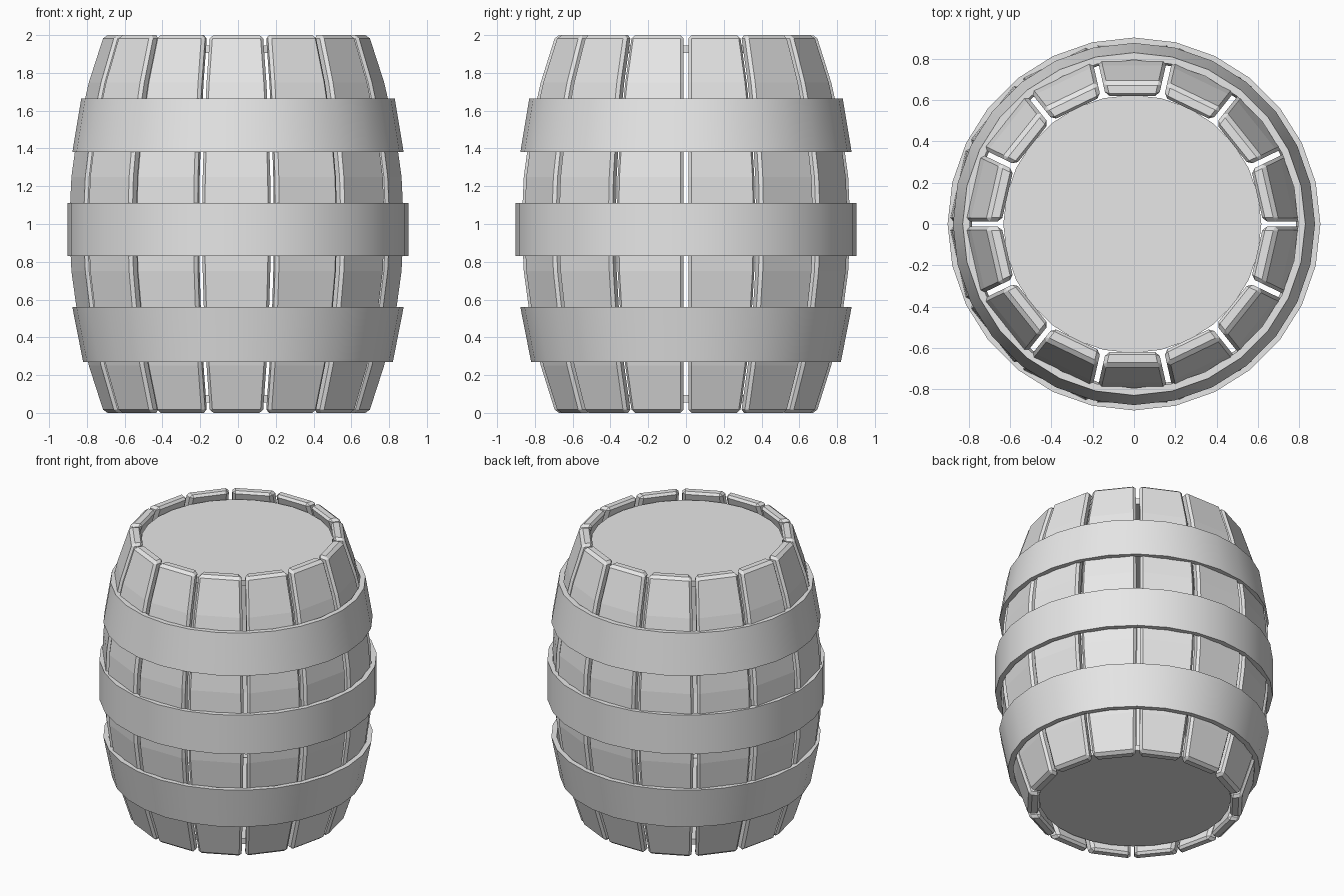
import bpy, bmesh, math

if "Cube" in bpy.data.objects:
    bpy.data.objects.remove(bpy.data.objects["Cube"])

STAVES = 14
SIDES = 28

grey = bpy.data.materials.new("plain grey")
grey.diffuse_color = (0.8, 0.8, 0.8, 1)
grey.use_nodes = True
grey.node_tree.nodes["Principled BSDF"].inputs["Base Color"].default_value = grey.diffuse_color


def make_mesh(name, bm):
    bmesh.ops.recalc_face_normals(bm, faces=bm.faces)
    mesh = bpy.data.meshes.new(name)
    bm.to_mesh(mesh)
    bm.free()
    mesh.materials.append(grey)
    return mesh


def add_object(name, mesh):
    ob = bpy.data.objects.new(name, mesh)
    bpy.context.collection.objects.link(ob)
    return ob


def skin(bm, loops, closed):
    """Bridge equal rings of vertices with quads."""
    pairs = list(zip(loops, loops[1:] + loops[:1] if closed else loops[1:]))
    for a, b in pairs:
        n = len(a)
        for i in range(n):
            j = (i + 1) % n
            bm.faces.new((a[i], a[j], b[j], b[i]))


# Bowed stave plank, facing +x
def stave_mesh():
    bm = bmesh.new()
    loops = []
    for i in range(9):
        z = i * 0.25
        outer = 0.87 - 0.18 * (z - 1) ** 2
        inner = outer - 0.075
        tan = math.tan(math.pi / STAVES)
        wo, wi = outer * tan - 0.013, inner * tan - 0.013
        loops.append([bm.verts.new(p) for p in (
            (inner, -wi, z), (outer, -wo, z), (outer, wo, z), (inner, wi, z))])
    skin(bm, loops, False)
    bm.faces.new(loops[0])
    bm.faces.new(loops[-1])
    return make_mesh("stave", bm)


mesh = stave_mesh()
for k in range(STAVES):
    stave = add_object(f"stave_{k + 1:02d}", mesh)
    stave.location.x = -0.008
    stave.rotation_euler.z = math.pi / 2 + k * math.tau / STAVES
    bevel = stave.modifiers.new("edge bevel", 'BEVEL')
    bevel.width = 0.018
    bevel.segments = 1
    bevel.limit_method = 'ANGLE'
    bevel.angle_limit = math.radians(30)


# Hoops: thin slanted bands around the staves
def hoop(name, z0, z1, r0, r1, thick=0.035):
    bm = bmesh.new()
    profile = ((r0, z0), (r1, z1), (r1 - thick, z1), (r0 - thick, z0))
    loops = []
    for i in range(SIDES):
        a = i * math.tau / SIDES
        loops.append([bm.verts.new((r * math.cos(a), r * math.sin(a), z))
                      for r, z in profile])
    skin(bm, loops, True)
    ob = add_object(name, make_mesh(name, bm))
    bpy.ops.object.select_all(action='DESELECT')
    bpy.context.view_layer.objects.active = ob
    ob.select_set(True)
    bpy.ops.object.shade_smooth_by_angle(angle=math.radians(30))


hoop("top_hoop", 1.38, 1.665, 0.877, 0.83)
hoop("middle_hoop", 0.83, 1.11, 0.903, 0.903)
hoop("bottom_hoop", 0.27, 0.56, 0.82, 0.877)

# Round lids set slightly inside each end
for name, z in (("top_lid", 1.925), ("bottom_lid", 0.075)):
    bm = bmesh.new()
    bmesh.ops.create_cone(bm, cap_ends=True, segments=SIDES,
                          radius1=0.625, radius2=0.625, depth=0.04)
    lid = add_object(name, make_mesh(name, bm))
    lid.location = (-0.008, 0, z)
